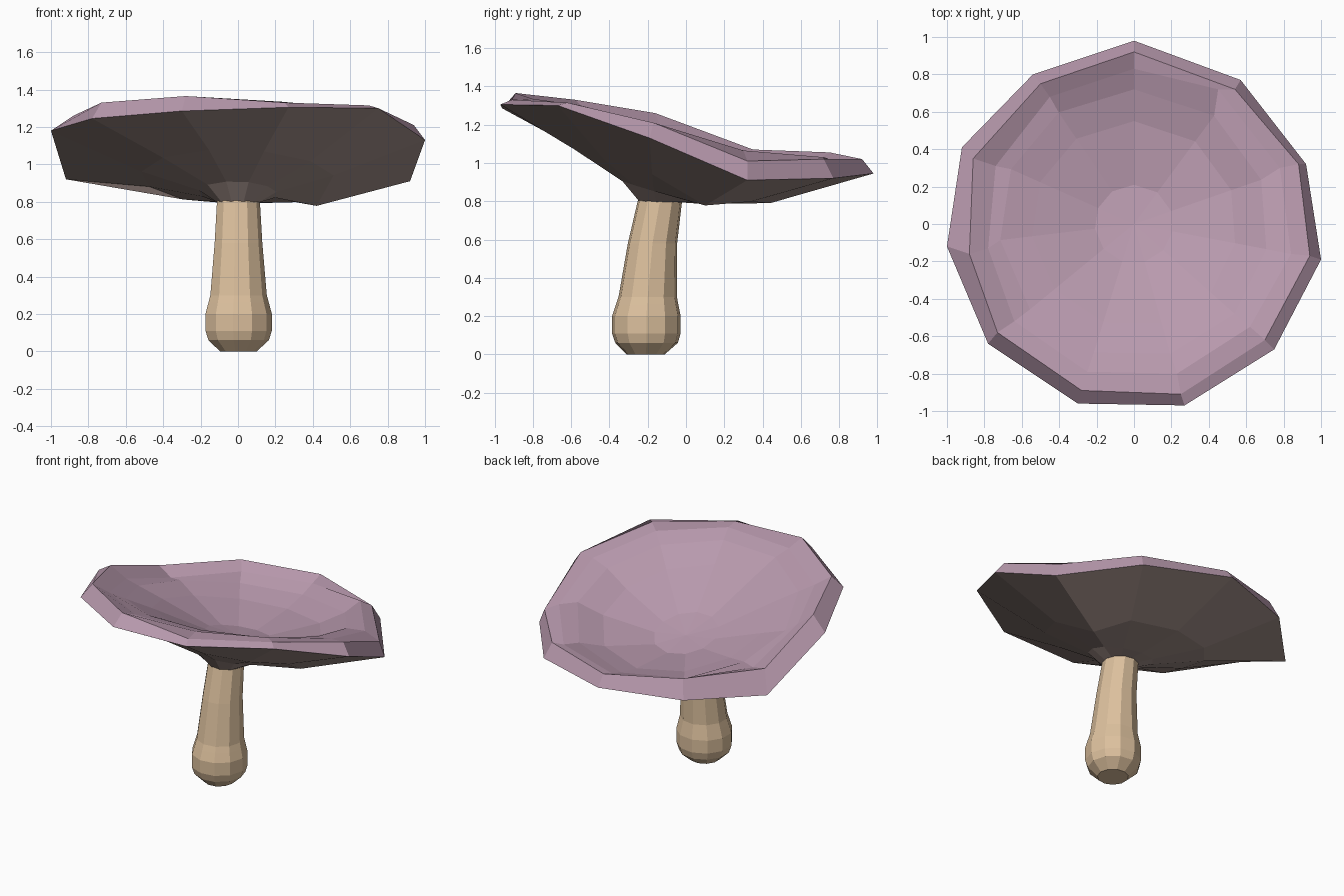
import bpy
import bmesh
from math import cos, sin, pi
from mathutils import Vector

if "Cube" in bpy.data.objects:
    bpy.data.objects.remove(bpy.data.objects["Cube"])


def material(name, color):
    m = bpy.data.materials.new(name)
    m.diffuse_color = (*color, 1)
    m.use_nodes = True
    m.node_tree.nodes["Principled BSDF"].inputs["Base Color"].default_value = m.diffuse_color
    return m


def loft(name, rings, mat, cap_start=False, end_point=None):
    """Skin counter-clockwise rings with flat quads; optional start cap and end fan."""
    bm = bmesh.new()
    loops = [[bm.verts.new(p) for p in ring] for ring in rings]
    n = len(loops[0])
    for a, b in zip(loops, loops[1:]):
        for i in range(n):
            j = (i + 1) % n
            bm.faces.new((a[i], a[j], b[j], b[i]))
    if cap_start:
        bm.faces.new(loops[0][::-1])
    if end_point:
        tip = bm.verts.new(end_point)
        for i in range(n):
            bm.faces.new((loops[-1][i], loops[-1][(i + 1) % n], tip))
    mesh = bpy.data.meshes.new(name)
    bm.to_mesh(mesh)
    bm.free()
    mesh.materials.append(mat)
    obj = bpy.data.objects.new(name, mesh)
    bpy.context.collection.objects.link(obj)
    return obj


pink = material("cap_pink", (0.48, 0.32, 0.42))
brown = material("underside_brown", (0.38, 0.29, 0.265))
tan = material("stem_tan", (0.72, 0.53, 0.34))

# Wavy outer rim, raised lip and inner crest, counter-clockwise from the back
rim = [(0, .98, .945), (-.54, .80, .93), (-.92, .41, .92), (-1, -.12, 1.18),
       (-.78, -.64, 1.245), (-.30, -.96, 1.285), (.27, -.97, 1.305),
       (.75, -.67, 1.30), (1, -.19, 1.13), (.92, .32, .91), (.57, .77, .92)]
lip = [(0, .92, 1.02), (-.50, .75, 1.055), (-.86, .35, 1.07), (-.88, -.16, 1.26),
       (-.73, -.58, 1.33), (-.28, -.89, 1.365), (.25, -.91, 1.33),
       (.70, -.62, 1.315), (.94, -.17, 1.21), (.88, .32, 1.01), (.54, .72, 1.02)]
crest = [(0, .83, .99), (-.45, .68, 1.01), (-.74, .31, 1.03), (-.78, -.13, 1.18),
         (-.64, -.52, 1.27), (-.25, -.79, 1.32), (.23, -.80, 1.335),
         (.62, -.55, 1.30), (.84, -.16, 1.20), (.78, .30, 1.065), (.45, .72, 1.03)]
dirs = [Vector(p[:2]).normalized() for p in rim]


def tilted(radius, cy, z, slope, low=0.0, roll=-.03):
    """Ring following the rim directions, lying on a plane that drops to the back."""
    ring = []
    for d in dirs:
        x, y = d.x * radius, d.y * radius + cy
        ring.append((x, y, max(low, z - slope * y + roll * x)))
    return ring


# Cap top: rim band, lip, inner crest, shallow bowl and floor
shoulder = tilted(.72, 0, 1.125, .24, roll=.02)
bowl = tilted(.55, 0, 1.06, .26, roll=0)
floor = tilted(.21, 0, .955, .28, roll=0)
loft("cap_top", [rim, lip, crest, shoulder, bowl, floor], pink, end_point=(0, 0, .94))

# Cap underside: collar at the stem, flare, belly with a sag on the right, out to the rim
collar = tilted(.11, -.135, .795, 0, roll=0)
flare = tilted(.21, -.13, .81, .29, .785)
belly = tilted(.52, -.08, .905, .29, .79)
belly[9] = (.42, .10, .778)
loft("cap_underside", [collar, flare, belly, rim], brown)

# Stem: leaning, with a rounded bulb at the foot (z, radius, y centre)
profile = [(0, .10, -.21), (.06, .165, -.206), (.11, .181, -.207), (.20, .181, -.207),
           (.26, .165, -.203), (.30, .154, -.20), (.58, .130, -.175), (.82, .116, -.133)]
N = 11
stem = [[(r * cos(2 * pi * i / N), cy + r * sin(2 * pi * i / N), z) for i in range(N)]
        for z, r, cy in profile]
loft("stem", stem, tan, cap_start=True, end_point=(0, -.133, .82))
